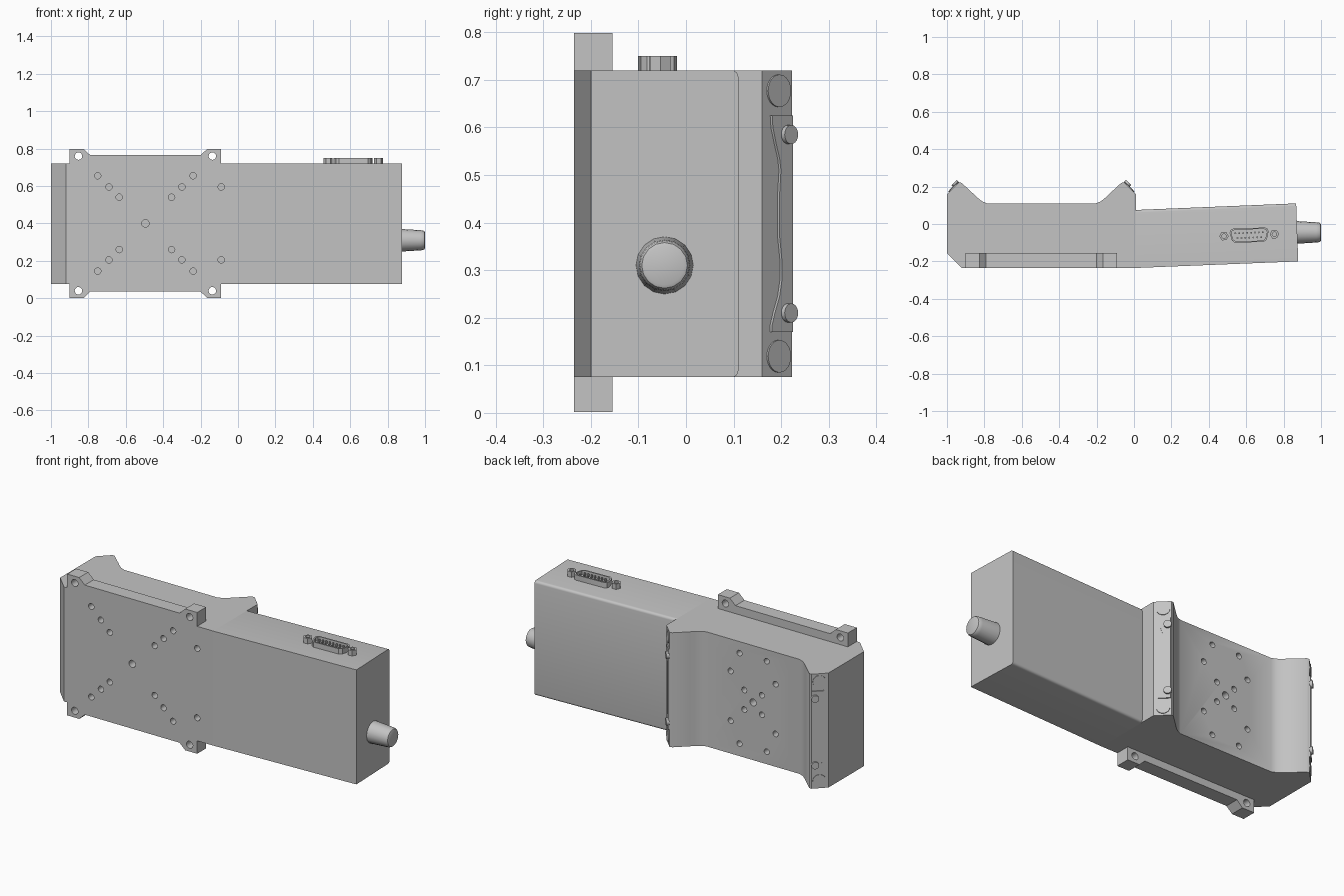
import bpy, bmesh, math
from mathutils import Matrix, Vector

cube = bpy.data.objects.get("Cube")
if cube:
    bpy.data.objects.remove(cube, do_unlink=True)

grey = bpy.data.materials.new("plain grey")
grey.use_nodes = True
grey.diffuse_color = (0.55, 0.55, 0.55, 1)
grey.node_tree.nodes["Principled BSDF"].inputs["Base Color"].default_value = (0.55, 0.55, 0.55, 1)

Z0, Z1 = 0.075, 0.72      # housing bottom and top
CX, CZ = -0.495, 0.4      # centre of the mounting face


def frame(origin, a, b):
    """Matrix with local x along a, local y along b, extrusion along a x b."""
    a, b = Vector(a).normalized(), Vector(b).normalized()
    m = Matrix((a, b, a.cross(b))).transposed().to_4x4()
    m.translation = origin
    return m


def circle(x, y, r, n=20):
    return [(x + r * math.cos(math.tau * i / n), y + r * math.sin(math.tau * i / n)) for i in range(n)]


def finish(name, bm):
    bmesh.ops.recalc_face_normals(bm, faces=bm.faces)
    mesh = bpy.data.meshes.new(name)
    bm.to_mesh(mesh)
    bm.free()
    obj = bpy.data.objects.new(name, mesh)
    bpy.context.collection.objects.link(obj)
    mesh.materials.append(grey)
    shade(mesh)
    return obj


def shade(mesh):
    mesh.shade_smooth()
    mesh.set_sharp_from_angle(angle=math.radians(32))


def prism(name, outlines, depth, m, round_edge=None):
    """Extrude closed outlines; round_edge picks edges to fillet."""
    bm = bmesh.new()
    for pts in outlines:
        face = bm.faces.new([bm.verts.new((x, y, 0)) for x, y in pts])
        out = bmesh.ops.extrude_face_region(bm, geom=[face], use_keep_orig=True)
        top = [v for v in out["geom"] if isinstance(v, bmesh.types.BMVert)]
        bmesh.ops.translate(bm, verts=top, vec=(0, 0, depth))
    bm.transform(m)
    bmesh.ops.recalc_face_normals(bm, faces=bm.faces)
    if round_edge:
        edges = [e for e in bm.edges if round_edge(e)]
        bmesh.ops.bevel(bm, geom=edges, offset=0.014, segments=4, profile=0.5, affect='EDGES')
    return finish(name, bm)


def cut(obj, cutter):
    """Subtract cutter, bake the result and drop the cutter."""
    cutter.hide_render = True
    mod = obj.modifiers.new("cut", 'BOOLEAN')
    mod.operation, mod.solver, mod.object = 'DIFFERENCE', 'EXACT', cutter
    bpy.context.view_layer.update()
    deps = bpy.context.evaluated_depsgraph_get()
    mesh = bpy.data.meshes.new_from_object(obj.evaluated_get(deps))
    obj.modifiers.clear()
    obj.data = mesh
    mesh.materials.clear()
    mesh.materials.append(grey)
    for p in mesh.polygons:
        p.material_index = 0
    shade(mesh)
    bpy.data.objects.remove(cutter, do_unlink=True)


def mirrored(pts):
    return [(2 * CX - x, y) for x, y in pts]


def four(dx, dz, r):
    return [circle(CX + sx * dx, CZ + sz * dz, r) for sx in (-1, 1) for sz in (-1, 1)]


def facing(y):
    """Plane parallel to the front, extruding towards the front."""
    return frame((0, y, 0), (1, 0, 0), (0, 0, 1))


# Main housing with a recessed back between two horns
horn = [(0.01, 0.16), (-0.053, 0.223), (-0.068, 0.22), (-0.135, 0.158),
        (-0.155, 0.139), (-0.178, 0.121), (-0.205, 0.11)]
outline = [(-1, -0.155), (-0.92, -0.235), (0.01, -0.235)] + horn + mirrored(horn)[::-1]
housing = prism("main_housing", [outline], Z1 - Z0, Matrix.Translation((0, 0, Z0)))

# Blind holes in the front and the recessed back
front_holes = [circle(CX, CZ, 0.02)]
for d in (0.14, 0.195, 0.255):
    front_holes += four(d, d, 0.017)
front_holes += [circle(-0.09, CZ + s * 0.195, 0.017) for s in (-1, 1)]
cut(housing, prism("front_hole_cutter", front_holes, 0.1, facing(-0.19)))

back_holes = [circle(CX, CZ, 0.02)]
for dx, dz in ((0.055, 0.055), (0.14, 0.14), (0.085, 0.255)):
    back_holes += four(dx, dz, 0.016)
cut(housing, prism("back_hole_cutter", back_holes, 0.1, facing(0.165)))

# Tapered arm with softened back edges
arm = [(0.01, -0.235), (0.878, -0.2), (0.867, 0.11), (0.01, 0.075)]
prism("side_arm", [arm], Z1 - Z0, Matrix.Translation((0, 0, Z0)),
      lambda e: all(v.co.y > 0.05 for v in e.verts) and abs(e.verts[0].co.z - e.verts[1].co.z) < 0.01)

# Mounting rails with eared ends, above and below
half = [(-0.9, Z1), (-0.9, 0.798), (-0.825, 0.798), (-0.79, 0.765)]
rail = half + mirrored(half)[::-1]
for name, flip in (("upper_rail", False), ("lower_rail", True)):
    def place(pts):
        return [(x, 2 * CZ - z if flip else z) for x, z in pts]
    # small lift keeps the lower rail standing on the ground
    obj = prism(name, [[(x, max(z, 0) if flip else z) for x, z in place(rail)]], 0.08, facing(-0.155))
    holes = [place(circle(CX + s * 0.358, 0.76, 0.02)) for s in (-1, 1)]
    cut(obj, prism("rail_hole_cutter", holes, 0.16, facing(-0.115)))

# Sloping horn faces: wavy plate, two screws and two round pads
slope = frame((0.01, 0.16, 0), (-1, 1, 0), (0, 0, 1))
mirror = Matrix.Translation((2 * CX, 0, 0)) @ Matrix.Scale(-1, 4, (1, 0, 0))
wave = [(0.024, 0.625), (0.026, 0.6), (0.036, 0.565), (0.046, 0.535), (0.05, 0.51), (0.046, 0.46),
        (0.046, 0.37), (0.053, 0.32), (0.053, 0.28), (0.046, 0.245), (0.032, 0.21), (0.024, 0.185), (0.024, 0.17)]
plate = wave + [(0.086, 0.17), (0.086, 0.625)]
for side, m in (("inner", slope), ("outer", mirror @ slope)):
    prism(side + "_wavy_plate", [plate], 0.006, m)
    prism(side + "_plate_screws", [circle(0.071, z, 0.02) for z in (0.21, 0.585)], 0.016, m)
    prism(side + "_round_pads", [circle(0.048, z, 0.034, 32) for z in (0.119, 0.677)], 0.004, m)

# Tapered knob on the arm end
bm = bmesh.new()
profile = [(0.86, 0), (0.86, 0.061), (0.975, 0.054), (0.99, 0.052), (0.997, 0.048), (1, 0.041), (1, 0)]
verts = [bm.verts.new((x, 0, r)) for x, r in profile]
edges = [bm.edges.new(pair) for pair in zip(verts, verts[1:])]
bmesh.ops.spin(bm, geom=verts + edges, cent=(0, 0, 0), axis=(1, 0, 0), angle=math.tau, steps=16)
bmesh.ops.remove_doubles(bm, verts=bm.verts, dist=0.0005)
bm.transform(Matrix.Translation((0, -0.045, 0.31)))
finish("knob", bm)

# Socket on top of the arm: shell, hex posts and pins
socket = Matrix.Translation((0.616, -0.06, Z1)) @ Matrix.Rotation(0.038, 4, 'Z')
right = [(0.085, 0.038), (0.099, 0.031), (0.104, 0.016), (0.093, -0.026), (0.077, -0.038)]
shell = right + [(-x, y) for x, y in reversed(right)]
posts = [s * 0.135 for s in (-1, 1)]
connector = prism("socket_shell", [shell] + [circle(x, 0, 0.025, 6) for x in posts], 0.03, socket)
inner = [(x * 0.92, y * 0.82) for x, y in shell]
cut(connector, prism("socket_cutter", [inner] + [circle(x, 0, 0.012) for x in posts], 0.05,
                     socket @ Matrix.Translation((0, 0, 0.008))))
pins = [circle((i - (n - 1) / 2) * 0.021, y, 0.005, 8) for n, y in ((8, 0.013), (7, -0.013)) for i in range(n)]
prism("socket_pins", pins, 0.026, socket)
